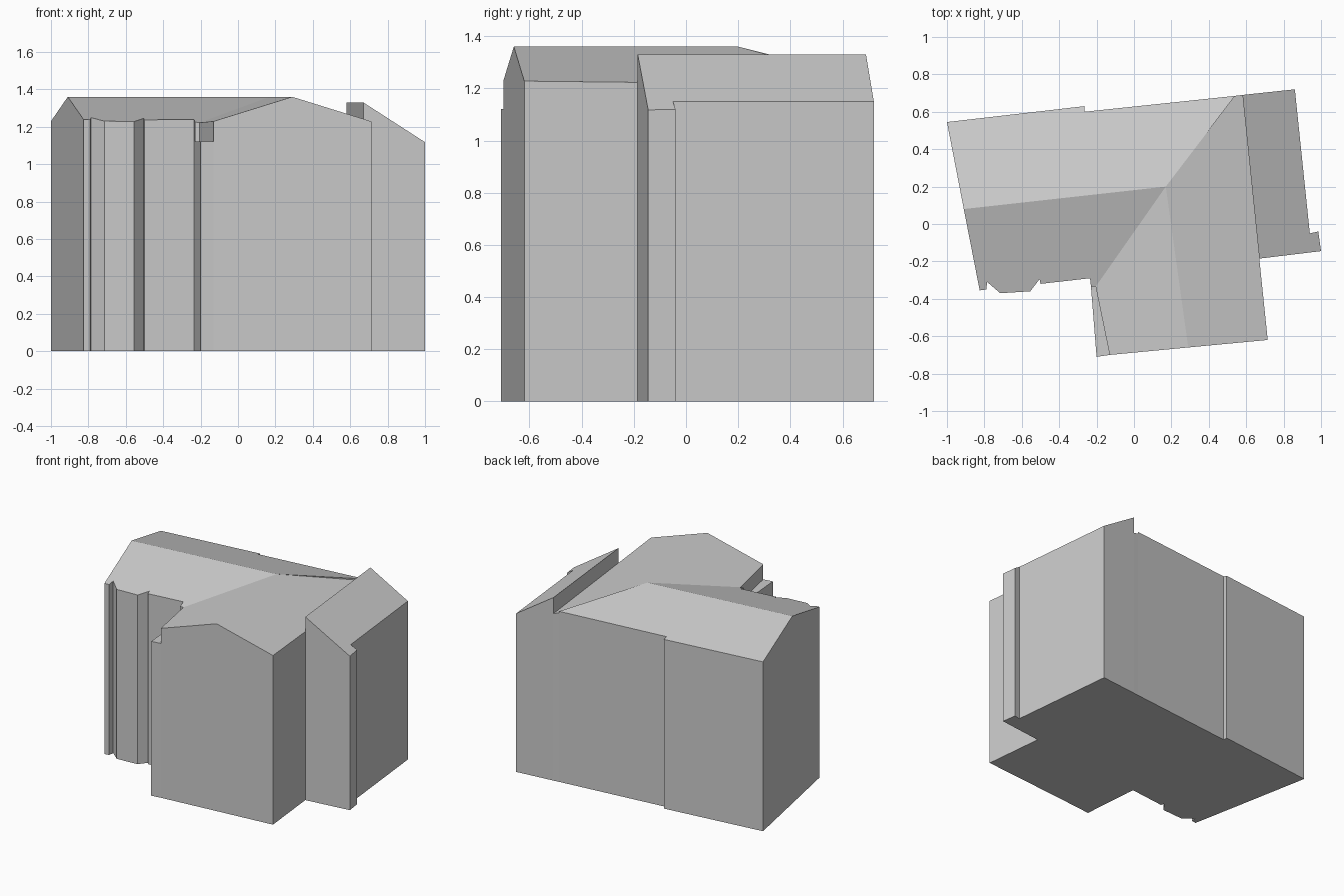
import bpy
import bmesh
from mathutils import Vector

default_cube = bpy.data.objects.get("Cube")
if default_cube:
    bpy.data.objects.remove(default_cube, do_unlink=True)

# One plain grey for the whole building
grey = bpy.data.materials.new("plain grey")
grey.use_nodes = True
color = (0.6, 0.6, 0.6, 1)
grey.diffuse_color = color
grey.node_tree.nodes["Principled BSDF"].inputs["Base Color"].default_value = color

# Plan points shared by several roof panels
ridge_west = (-.91, .08)
ridge_joint = (.17, .2)
ridge_front = (.29, -.66)
hip_end = (.54, .685)
ledge_outer = (-.23, -.335)
ledge_inner = (-.205, -.335)
gable_left = (-.13, -.7)
shed_front = (.67, -.185)
shed_back = (.58, .69)

west_ridge = (ridge_west, ridge_joint)
front_ridge = (ridge_joint, ridge_front)
shed_ridge = (shed_front, shed_back)

# Roof panels: counter-clockwise plan, top line, top height, slope
panels = [
    # back slope of the west wing, with a small wall jog
    ([(-1, .545), ridge_west, ridge_joint, hip_end, (-.265, .6), (-.265, .63)],
     west_ridge, 1.36, .277),
    # front slope of the west wing, over the bay
    ([ridge_west, (-.825, -.355), (-.79, -.35), (-.785, -.31), (-.715, -.37),
      (-.555, -.36), (-.505, -.295), (-.5, -.32), (-.235, -.29),
      ledge_outer, ledge_inner, ridge_joint],
     west_ridge, 1.36, .277),
    # low flat ledge beside the front wing
    ([ledge_outer, (-.2, -.71), gable_left, ledge_inner], front_ridge, 1.12, 0),
    # two slopes of the front wing
    ([ledge_inner, gable_left, ridge_front, ridge_joint], front_ridge, 1.36, .31),
    ([ridge_joint, ridge_front, (.715, -.62), shed_front, shed_back, hip_end],
     front_ridge, 1.36, .31),
    # single-slope east wing
    ([shed_front, (1, -.145), (.985, -.04), (.94, -.05), (.86, .72), shed_back],
     shed_ridge, 1.33, .64),
]


def roof_height(point, line, top, slope):
    start, end = Vector(line[0]), Vector(line[1])
    along = (end - start).normalized()
    return top - slope * abs(along.cross(Vector(point) - start))


def edges_of(plan):
    return zip(plan, plan[1:] + plan[:1])


# Roof heights along every directed panel edge, used to find neighbours
edge_heights = {}
for plan, line, top, slope in panels:
    for a, b in edges_of(plan):
        edge_heights[a, b] = [roof_height(p, line, top, slope) for p in (a, b)]

bm = bmesh.new()


def add_face(points):
    bm.faces.new([bm.verts.new(p) for p in points])


MERGE = .012
for plan, line, top, slope in panels:
    # roof and floor
    add_face([(*p, roof_height(p, line, top, slope)) for p in plan])
    add_face([(*p, 0) for p in reversed(plan)])
    # outer walls from the ground, or step walls above a lower neighbour
    for a, b in edges_of(plan):
        high_a, high_b = edge_heights[a, b]
        low_b, low_a = edge_heights.get((b, a), (0, 0))
        if max(high_a - low_a, high_b - low_b) > MERGE:
            add_face([(*a, low_a), (*b, low_b), (*b, high_b), (*a, high_a)])

bmesh.ops.remove_doubles(bm, verts=bm.verts[:], dist=MERGE)
mesh = bpy.data.meshes.new("building")
bm.to_mesh(mesh)
bm.free()
mesh.materials.append(grey)
building = bpy.data.objects.new("building", mesh)
bpy.context.collection.objects.link(building)
